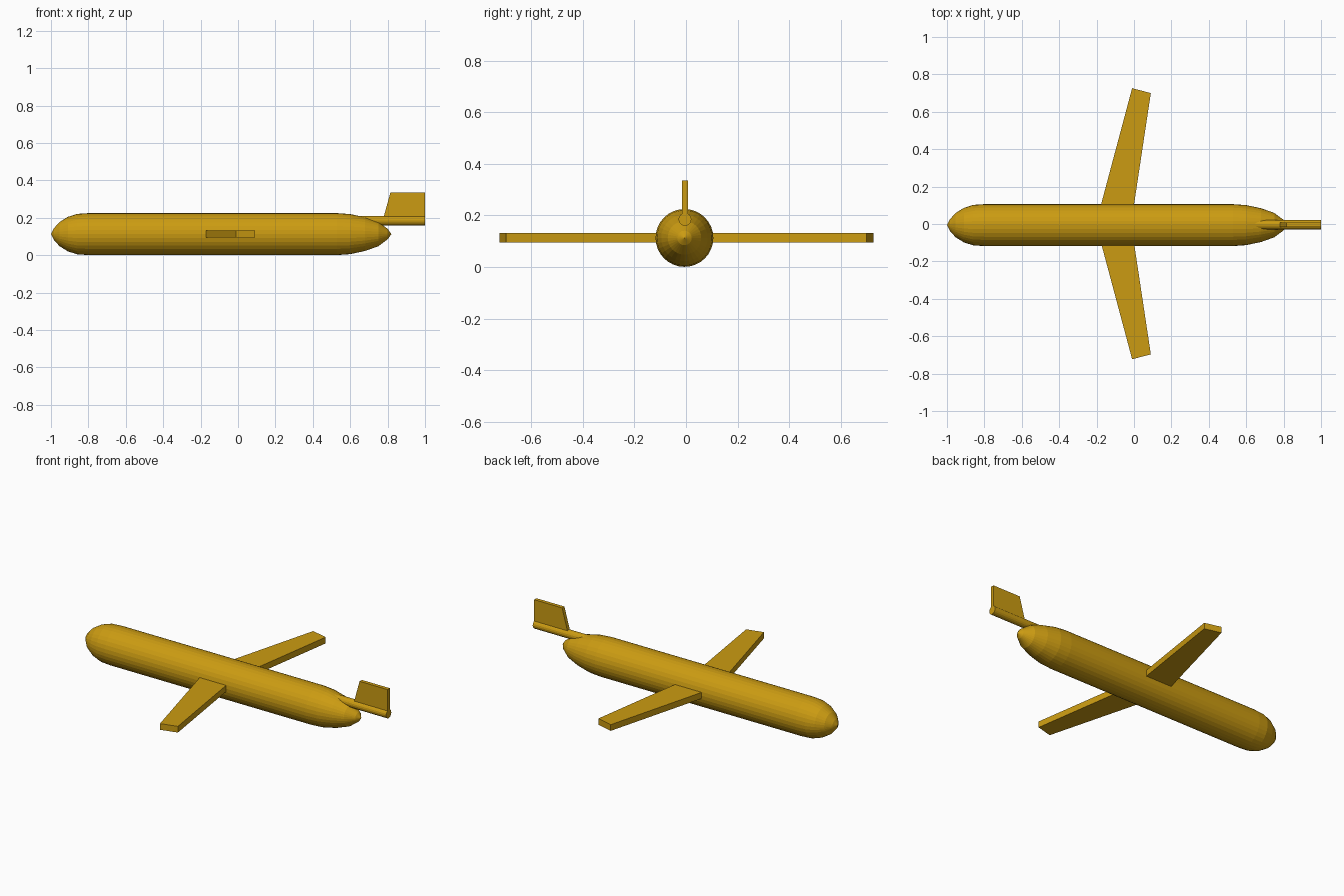
import bpy, bmesh, math
from mathutils import Vector

if "Cube" in bpy.data.objects:
    bpy.data.objects.remove(bpy.data.objects["Cube"])

mat = bpy.data.materials.new("mustard_gold")
mat.diffuse_color = (0.60, 0.33, 0.006, 1)
mat.use_nodes = True
mat.node_tree.nodes["Principled BSDF"].inputs["Base Color"].default_value = mat.diffuse_color


def finish(name, bm):
    bmesh.ops.recalc_face_normals(bm, faces=bm.faces)
    me = bpy.data.meshes.new(name)
    bm.to_mesh(me)
    bm.free()
    me.materials.append(mat)
    ob = bpy.data.objects.new(name, me)
    bpy.context.collection.objects.link(ob)
    return ob


def lathe(name, profile, y, z, sides):
    """Revolve (x, radius) pairs about a line parallel to x."""
    bm = bmesh.new()
    rings = []
    for x, r in profile:
        if r == 0:
            rings.append([bm.verts.new((x, y, z))] * sides)
        else:
            rings.append([bm.verts.new((x, y + r * math.cos(a), z + r * math.sin(a)))
                          for a in (2 * math.pi * i / sides for i in range(sides))])
    for a, b in zip(rings, rings[1:]):
        for i in range(sides):
            j = (i + 1) % sides
            bm.faces.new(list(dict.fromkeys((a[i], a[j], b[j], b[i]))))
    return finish(name, bm)


def plate(name, outline, offset):
    """Extrude a flat outline by an offset vector."""
    bm = bmesh.new()
    face = bm.faces.new([bm.verts.new(p) for p in outline])
    ext = bmesh.ops.extrude_face_region(bm, geom=[face], use_keep_orig=True)
    verts = [g for g in ext["geom"] if isinstance(g, bmesh.types.BMVert)]
    bmesh.ops.translate(bm, verts=verts, vec=Vector(offset))
    return finish(name, bm)


Y = -0.004

# Fuselage: rounded nose, straight barrel, tapered tail
lathe("fuselage", [(-1, 0), (-0.985, 0.03), (-0.955, 0.064), (-0.91, 0.092),
                   (-0.86, 0.108), (-0.80, 0.112), (0.53, 0.112), (0.60, 0.107),
                   (0.68, 0.090), (0.75, 0.065), (0.80, 0.028), (0.82, 0)],
      Y - 0.002, 0.113, 32)

# Swept tapered wings, left and right
for side, name in ((1, "left_wing"), (-1, "right_wing")):
    pts = [(-0.196, 0.03), (-0.01, 0.726), (0.09, 0.70), (-0.011, 0.03)]
    plate(name, [(x, side * y + 0.003 * (side - 1) / -2, 0.095) for x, y in pts],
          (0, 0, 0.037))

# Engine tube over the tail
lathe("engine_tube", [(0.60, 0), (0.60, 0.025), (1.0, 0.025), (1.0, 0)], Y, 0.185, 16)

# Upright tail fin
plate("tail_fin", [(x, Y - 0.011, z) for x, z in
                   [(0.775, 0.19), (0.815, 0.335), (1.0, 0.335), (1.0, 0.19)]],
      (0, 0.022, 0))
